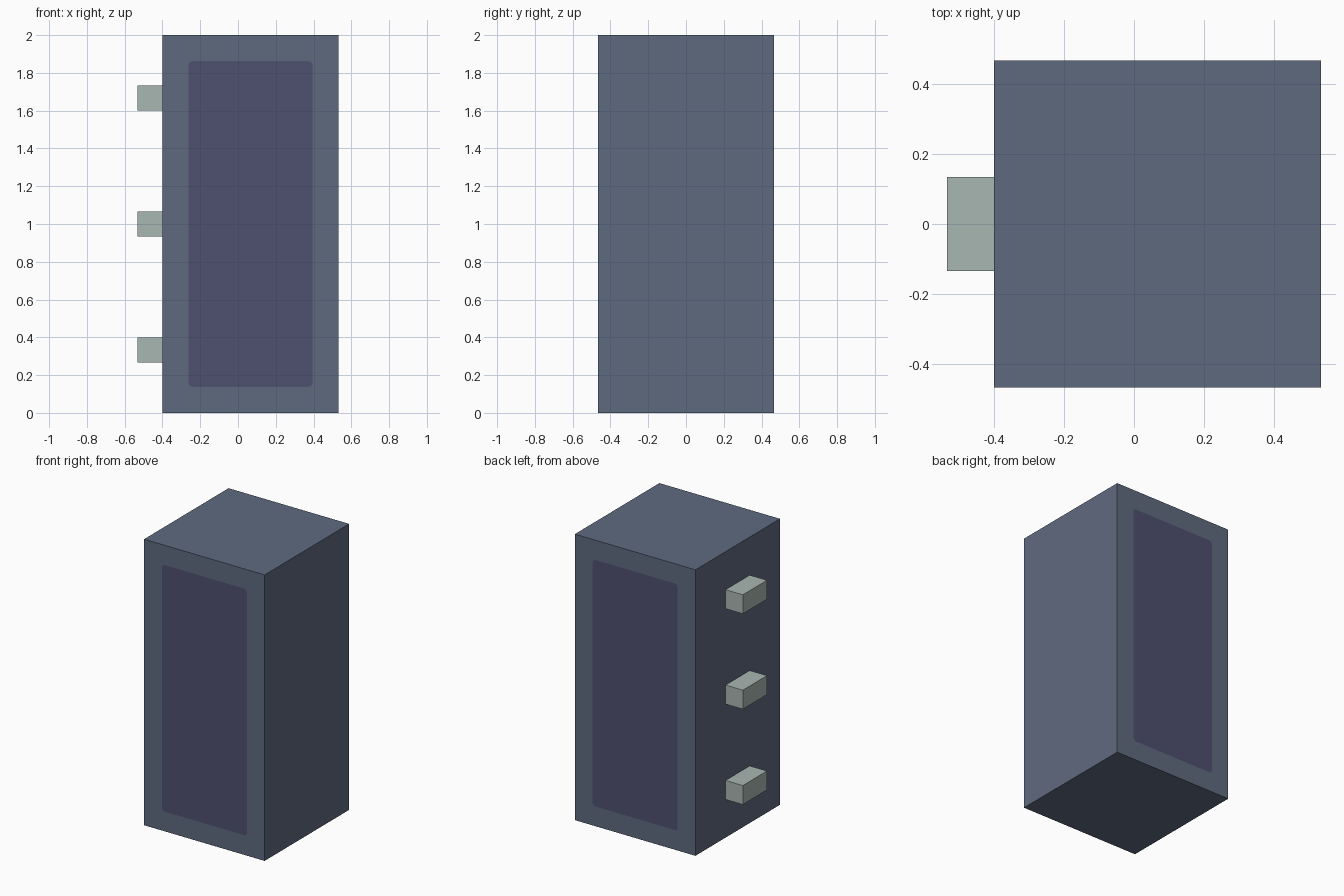
import bpy, bmesh, math

if "Cube" in bpy.data.objects:
    bpy.data.objects.remove(bpy.data.objects["Cube"])


def material(name, rgb):
    lin = [((c / 255 + 0.055) / 1.055) ** 2.4 for c in rgb]
    m = bpy.data.materials.new(name)
    m.diffuse_color = (*lin, 1)
    m.use_nodes = True
    m.node_tree.nodes["Principled BSDF"].inputs["Base Color"].default_value = m.diffuse_color
    return m


body_mat = material("slate blue", (95, 106, 127))
panel_mat = material("dark violet", (78, 80, 110))
hinge_mat = material("pale grey green", (169, 183, 178))

X0, X1, Y, H = -0.4, 0.533, 0.467, 2.0
MARGIN, RADIUS, STEPS = 0.138, 0.022, 3


def add_object(name, bm, mats):
    bmesh.ops.recalc_face_normals(bm, faces=bm.faces)
    mesh = bpy.data.meshes.new(name)
    bm.to_mesh(mesh)
    bm.free()
    for m in mats:
        mesh.materials.append(m)
    ob = bpy.data.objects.new(name, mesh)
    bpy.context.collection.objects.link(ob)
    return ob


def panelled_face(bm, y):
    """Upright face with a flush, round-cornered panel cut into it."""
    corners = [(X0, 0, 1, 1), (X1, 0, -1, 1), (X1, H, -1, -1), (X0, H, 1, -1)]
    outer, arcs = [], []
    inset = MARGIN + RADIUS
    for i, (x, z, sx, sz) in enumerate(corners):
        outer.append(bm.verts.new((x, y, z)))
        arc = []
        for k in range(STEPS + 1):
            a = math.pi + (i + k / STEPS) * math.pi / 2
            arc.append(bm.verts.new((x + sx * inset + RADIUS * math.cos(a), y,
                                     z + sz * inset + RADIUS * math.sin(a))))
        arcs.append(arc)
    for i in range(4):
        j = (i + 1) % 4
        bm.faces.new((outer[i], outer[j], arcs[j][0], arcs[i][-1]))
        for a, b in zip(arcs[i], arcs[i][1:]):
            bm.faces.new((outer[i], b, a))
    bm.faces.new([v for arc in arcs for v in arc]).material_index = 1
    return outer


# Door body with a panel on the front and back
bm = bmesh.new()
front = panelled_face(bm, -Y)
back = panelled_face(bm, Y)
for i in range(4):
    j = (i + 1) % 4
    bm.faces.new((front[i], front[j], back[j], back[i]))
add_object("door_body", bm, [body_mat, panel_mat])

# Three hinge blocks on the left side
for n, z in enumerate((0.333, 1.0, 1.667)):
    bm = bmesh.new()
    bmesh.ops.create_cube(bm, size=1)
    bmesh.ops.scale(bm, vec=(0.133, 0.267, 0.133), verts=bm.verts)
    ob = add_object(f"hinge_block_{n + 1}", bm, [hinge_mat])
    ob.location = (-0.4665, 0, z)
